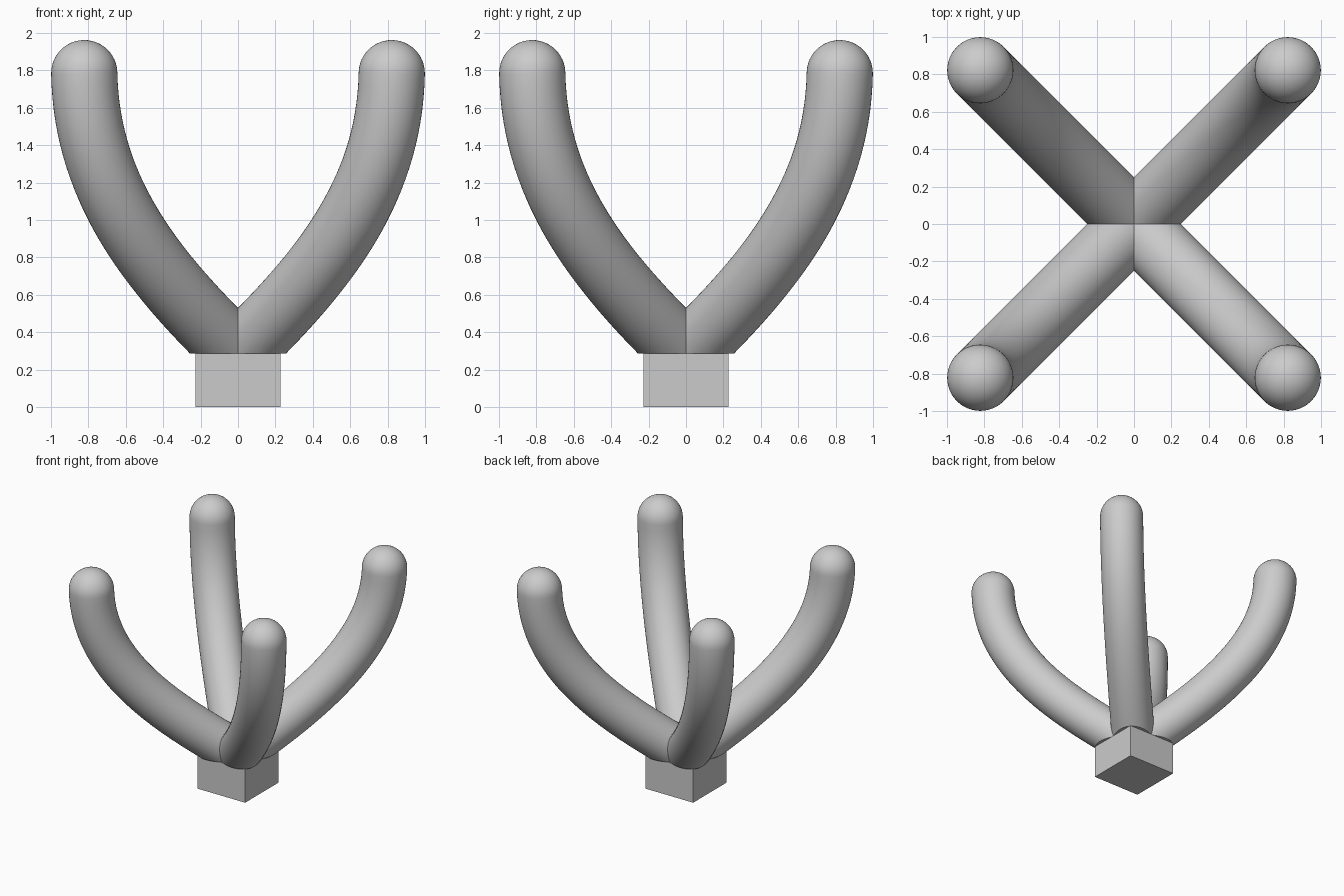
import bpy, bmesh, math
from mathutils import Vector

if "Cube" in bpy.data.objects:
    bpy.data.objects.remove(bpy.data.objects["Cube"])

R, SEG, TOP = 0.177, 48, 0.285
S = math.sqrt(0.5)

# Arm centre line in its diagonal plane: (x = y offset, height)
P = [(0, 0.28), (0.42, 0.69), (0.81, 1.13), (0.822, 1.785)]

def centre(t):
    w = ((1-t)**3, 3*t*(1-t)**2, 3*t*t*(1-t), t**3)
    return Vector([sum(k*p[i] for k, p in zip(w, P)) for i in (0, 1)])

def ring(bm, c, tangent, radius):
    side = Vector((S, -S, 0))
    up = side.cross(tangent).normalized()
    return [bm.verts.new(c + radius*(math.cos(a)*side + math.sin(a)*up))
            for a in (2*math.pi*i/SEG for i in range(SEG))]

def make_arm(name, sx, sy):
    bm = bmesh.new()
    rings = []
    # Straight lead-in below the root, trimmed flat afterwards
    t0 = Vector((1, 1, 0.976)).normalized()
    rings.append(ring(bm, Vector((0, 0, P[0][1])) - 0.6*t0, t0, R))
    n = 32
    for i in range(n + 1):
        t = i/n
        d = centre(min(t+.001, 1)) - centre(max(t-.001, 0))
        c = centre(t)
        tan = Vector((d.x, d.x, d.y)).normalized()
        rings.append(ring(bm, Vector((c.x, c.x, c.y)), tan, R))
    # Rounded tip
    end = Vector((c.x, c.x, c.y))
    for i in range(1, 12):
        a = math.pi/2*i/12
        rings.append(ring(bm, end + tan*R*math.sin(a), tan, R*math.cos(a)))
    tip = bm.verts.new(end + tan*R)
    for a, b in zip(rings, rings[1:]):
        for i in range(SEG):
            j = (i+1) % SEG
            bm.faces.new((a[i], a[j], b[j], b[i]))
    for i in range(SEG):
        bm.faces.new((rings[-1][i], rings[-1][(i+1) % SEG], tip))
    # Trim at the block top and at the planes shared with neighbouring arms
    for co, no in (((0, 0, TOP), (0, 0, 1)), ((0, 0, 0), (1, 0, 0)), ((0, 0, 0), (0, 1, 0))):
        bmesh.ops.bisect_plane(bm, geom=bm.verts[:]+bm.edges[:]+bm.faces[:], dist=1e-5,
                               plane_co=co, plane_no=no, clear_inner=True)
        if no[2]:
            bmesh.ops.holes_fill(bm, edges=[e for e in bm.edges if e.is_boundary], sides=0)
    for v in bm.verts:
        v.co.x *= sx
        v.co.y *= sy
    bmesh.ops.recalc_face_normals(bm, faces=bm.faces[:])
    # Underside must face down, which fixes the orientation of the open shell
    low = min(bm.faces, key=lambda f: f.calc_center_median().z)
    if low.normal.z > 0:
        bmesh.ops.reverse_faces(bm, faces=bm.faces[:])
    me = bpy.data.meshes.new(name)
    bm.to_mesh(me)
    bm.free()
    ob = bpy.data.objects.new(name, me)
    bpy.context.collection.objects.link(ob)
    bpy.ops.object.select_all(action='DESELECT')
    ob.select_set(True)
    bpy.context.view_layer.objects.active = ob
    bpy.ops.object.shade_smooth_by_angle(angle=math.radians(35))

# Square base block
bpy.ops.mesh.primitive_cube_add(size=1, location=(0, 0, TOP/2))
base = bpy.context.object
base.name = "base_block"
base.scale = (0.456, 0.456, TOP)

# Four arms
for side, sx in (("right", 1), ("left", -1)):
    for face, sy in (("back", 1), ("front", -1)):
        make_arm(f"{face}_{side}_arm", sx, sy)
